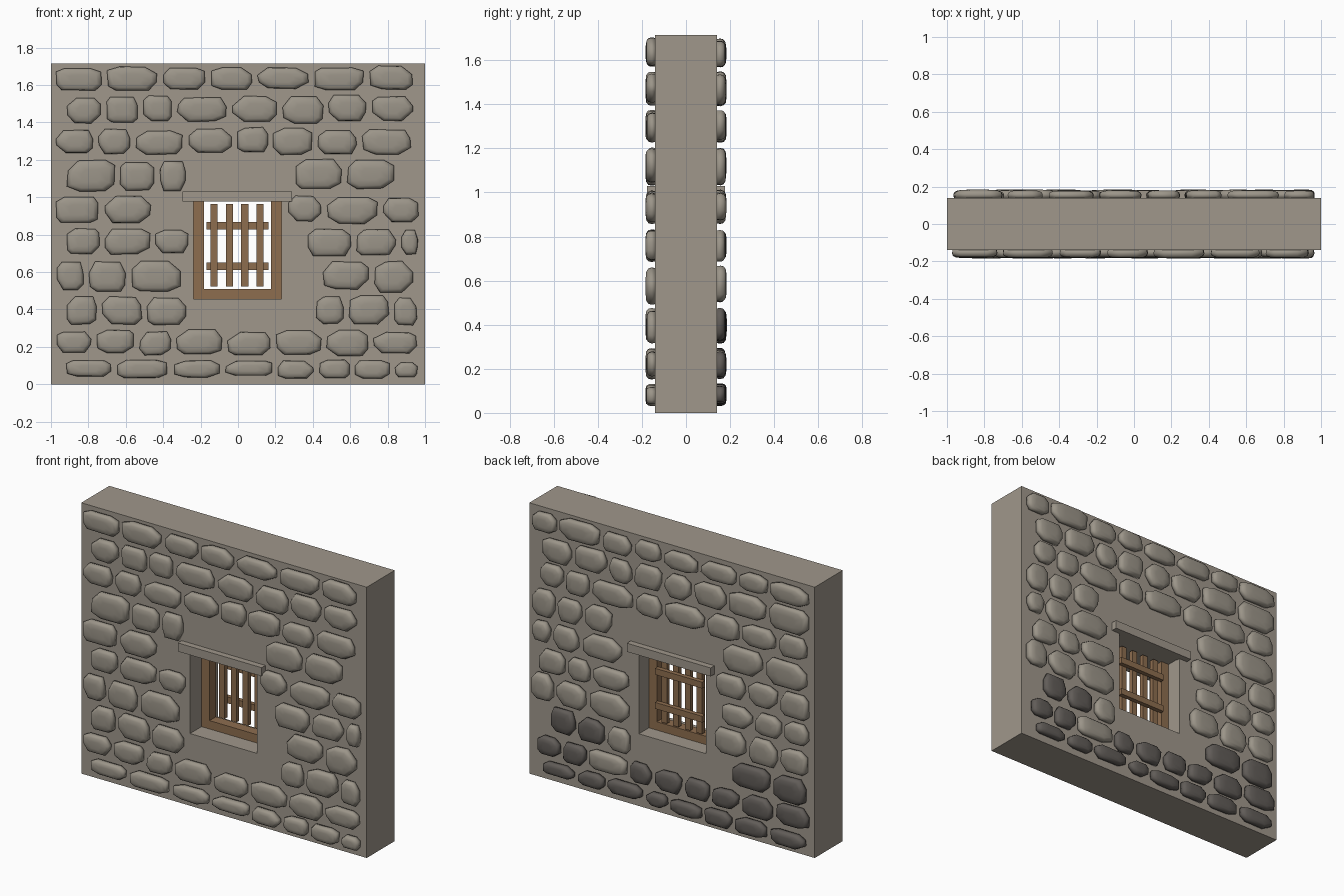
import bpy, bmesh, math, random
from mathutils import Vector

if "Cube" in bpy.data.objects:
    bpy.data.objects.remove(bpy.data.objects["Cube"])

random.seed(7)
HALF_T = 0.14                      # half wall thickness
TOP = 1.715
HOLE = (-0.238, 0.232, 0.457, 0.98)  # window opening: x0, x1, z0, z1


def material(name, rgb):
    m = bpy.data.materials.new(name)
    m.diffuse_color = (*rgb, 1)
    m.use_nodes = True
    m.node_tree.nodes["Principled BSDF"].inputs["Base Color"].default_value = m.diffuse_color
    return m


MORTAR = material("mortar", (0.35, 0.31, 0.26))
STONE = material("stone", (0.33, 0.30, 0.25))
DARK = material("dark_stone", (0.12, 0.108, 0.098))
WOOD = material("wood", (0.27, 0.155, 0.078))


def finish(name, bm, *mats):
    bmesh.ops.recalc_face_normals(bm, faces=bm.faces)
    me = bpy.data.meshes.new(name)
    bm.to_mesh(me)
    bm.free()
    for m in mats:
        me.materials.append(m)
    ob = bpy.data.objects.new(name, me)
    bpy.context.collection.objects.link(ob)
    return ob


def box(name, x0, x1, y0, y1, z0, z1, mat):
    bm = bmesh.new()
    bmesh.ops.create_cube(bm, size=1)
    for v in bm.verts:
        v.co = Vector(((x0 + x1) / 2 + v.co.x * (x1 - x0),
                       (y0 + y1) / 2 + v.co.y * (y1 - y0),
                       (z0 + z1) / 2 + v.co.z * (z1 - z0)))
    return finish(name, bm, mat)


# Wall slab with a through opening
bm = bmesh.new()
loops = []
for y in (-HALF_T, HALF_T):
    for x0, x1, z0, z1 in ((-1, 1, 0, TOP), HOLE):
        loops.append([bm.verts.new((x, y, z)) for x, z in
                      ((x0, z0), (x1, z0), (x1, z1), (x0, z1))])
for a, b in ((0, 1), (2, 3), (0, 2), (1, 3)):
    for i in range(4):
        j = (i + 1) % 4
        bm.faces.new((loops[a][i], loops[a][j], loops[b][j], loops[b][i]))
finish("wall", bm, MORTAR)

# Lintels over the opening on both sides
for name, s in (("front_lintel", -1), ("back_lintel", 1)):
    y0, y1 = sorted((s * 0.12, s * 0.178))
    box(name, -0.297, 0.29, y0, y1, 0.976, 1.03, MORTAR)

# Wooden window frame
x0, x1, z0, z1 = HOLE
box("frame_left", x0, x0 + 0.056, -0.025, 0.04, z0, z1, WOOD)
box("frame_right", x1 - 0.056, x1, -0.025, 0.04, z0, z1, WOOD)
box("frame_sill", x0 + 0.056, x1 - 0.056, -0.025, 0.04, z0, z0 + 0.053, WOOD)

# Wooden grille: upright slats with two rails behind
for i in range(4):
    c = -0.128 + i * 0.082
    box(f"slat_{i + 1}", c - 0.019, c + 0.019, 0.022, 0.05, 0.522, 0.965, WOOD)
for name, z in (("lower_rail", 0.631), ("upper_rail", 0.847)):
    box(name, -0.168, 0.163, 0.05, 0.078, z - 0.02, z + 0.02, WOOD)


def add_stone(bm, side, x0, x1, z0, z1, mat_index):
    """Domed cobble with an irregular eight-sided outline."""
    cx, cz = (x0 + x1) / 2, (z0 + z1) / 2
    hx, hz = (x1 - x0) / 2, (z1 - z0) / 2
    outline = []
    for sx, sz in ((1, 1), (-1, 1), (-1, -1), (1, -1)):
        cut_x = min(hx * random.uniform(0.25, 0.6), 0.07)
        cut_z = hz * random.uniform(0.3, 0.8)
        r = random.uniform(0.93, 1.0)
        pts = [(sx * hx * r, sz * (hz - cut_z)),
               (sx * (hx - cut_x), sz * hz * r)]
        outline += pts if sx * sz > 0 else pts[::-1]
    rings = []
    depth = random.uniform(0.038, 0.045)
    for scale, d in ((0.97, -0.01), (1.0, 0.4), (0.95, 0.72), (0.78, 0.93), (0.4, 1.0)):
        y = side * (HALF_T + d * depth)
        rings.append([bm.verts.new((cx + px * scale, y, cz + pz * scale))
                      for px, pz in outline])
    faces = [bm.faces.new(rings[0]), bm.faces.new(rings[-1])]
    for a, b in zip(rings, rings[1:]):
        for i in range(8):
            j = (i + 1) % 8
            faces.append(bm.faces.new((a[i], a[j], b[j], b[i])))
    for f in faces:
        f.material_index = mat_index
        f.smooth = True


# Course heights, top to bottom
HEIGHTS = [(1.57, 1.70), (1.395, 1.545), (1.23, 1.37), (1.035, 1.20), (0.86, 1.01),
           (0.69, 0.835), (0.495, 0.665), (0.315, 0.475), (0.155, 0.29), (0.035, 0.13)]


def course(bm, side, row, *runs):
    """Lay runs of stones; each run lists the joints along x."""
    z0, z1 = HEIGHTS[row - 1]
    for run in runs:
        for a, b in zip(run, run[1:]):
            c = (a + b) / 2
            weathered = side > 0 and z0 < 0.4 and (row == 10 or not 0.3 < c < 0.5)
            gap = 0.013
            low, high = random.uniform(-0.006, 0.012), random.uniform(-0.012, 0.006)
            add_stone(bm, side, a + gap, b - gap, z0 + low, z1 + high, int(weathered))


# Front stones
bm = bmesh.new()
course(bm, -1, 1, (-.99, -.715, -.415, -.16, .09, .39, .69, .95))
course(bm, -1, 2, (-.93, -.72, -.52, -.34, -.045, .225, .47, .70, .95))
course(bm, -1, 3, (-.99, -.76, -.56, -.28, -.02, .175, .41, .65, .94))
course(bm, -1, 4, (-.93, -.645, -.43, -.265), (.29, .57, .855))
course(bm, -1, 5, (-.99, -.73, -.45), (.255, .46, .76, .98))
course(bm, -1, 6, (-.93, -.725, -.455, -.25), (.36, .62, .86, .975))
course(bm, -1, 7, (-.985, -.81, -.585, -.29), (.44, .715, .95))
course(bm, -1, 8, (-.93, -.74, -.50, -.26), (.405, .58, .82, .97))
course(bm, -1, 9, (-.985, -.77, -.54, -.345, -.07, .19, .46, .71, .97))
course(bm, -1, 10, (-.935, -.66, -.36, -.085, .20, .42, .61, .825, .975))
finish("front_stones", bm, STONE)

# Back stones, the lowest ones weathered dark
bm = bmesh.new()
course(bm, 1, 1, (-.98, -.69, -.475, -.20, .055, .26, .485, .79, .98))
course(bm, 1, 2, (-.98, -.68, -.40, -.155, .05, .26, .435, .68, .91))
course(bm, 1, 3, (-.97, -.75, -.49, -.25, .05, .25, .56, .74, .92))
course(bm, 1, 4, (-.97, -.66, -.36), (.40, .61, .80, .98))
course(bm, 1, 5, (-.98, -.76, -.535, -.31), (.33, .63, .83, .98))
course(bm, 1, 6, (-.98, -.79, -.585, -.35), (.28, .55, .725, .93))
course(bm, 1, 7, (-.97, -.76, -.54, -.30), (.28, .58, .81, .98))
course(bm, 1, 8, (-.96, -.71, -.42), (.275, .45, .655, .85))
course(bm, 1, 9, (-.98, -.73, -.49, -.285, -.09, .12, .29, .58, .76, .94))
course(bm, 1, 10, (-.96, -.69, -.44, -.23, .01, .18, .45, .66, .91))
finish("back_stones", bm, STONE, DARK)
